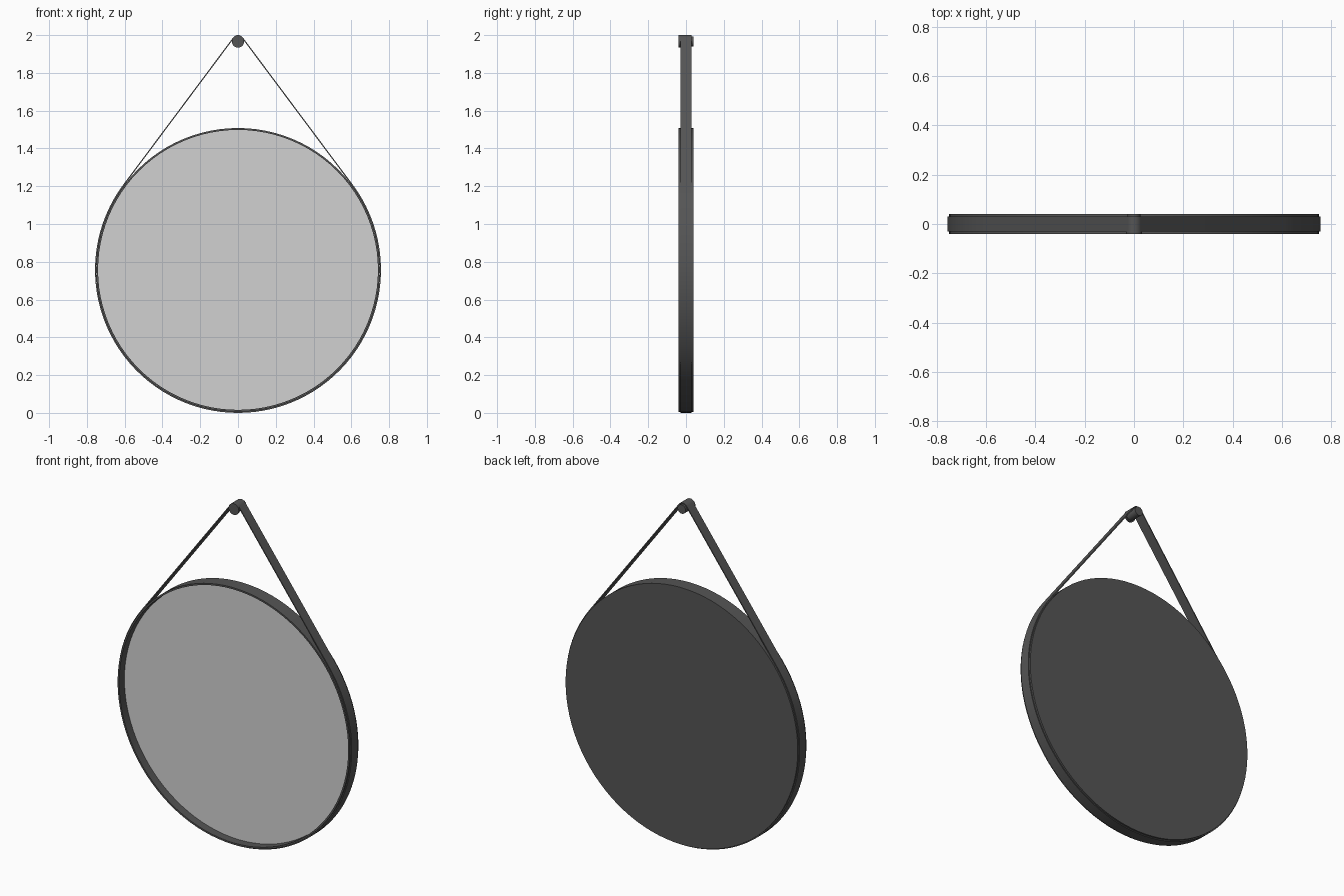
import bpy, bmesh, math

if "Cube" in bpy.data.objects:
    bpy.data.objects.remove(bpy.data.objects["Cube"])

R, ZC = 0.751, 0.757      # frame radius and centre height
PR, ZP = 0.027, 1.967     # peg radius and centre height
T = 0.006                 # strap thickness


def material(name, c):
    m = bpy.data.materials.new(name)
    m.diffuse_color = (c, c, c, 1)
    m.use_nodes = True
    m.node_tree.nodes["Principled BSDF"].inputs["Base Color"].default_value = m.diffuse_color
    return m


dark = material("dark grey", 0.09)
silver = material("mirror silver", 0.64)


def finish(name, bm, mat):
    bmesh.ops.remove_doubles(bm, verts=bm.verts, dist=1e-5)
    bmesh.ops.recalc_face_normals(bm, faces=bm.faces)
    me = bpy.data.meshes.new(name)
    bm.to_mesh(me)
    bm.free()
    ob = bpy.data.objects.new(name, me)
    bpy.context.collection.objects.link(ob)
    me.materials.append(mat)
    bpy.ops.object.select_all(action='DESELECT')
    ob.select_set(True)
    bpy.context.view_layer.objects.active = ob
    bpy.ops.object.shade_smooth_by_angle(angle=math.radians(30))
    return ob


def lathe(name, profile, z, mat, n):
    """Closed solid of revolution about the y axis; profile is (radius, y), flat ends."""
    bm = bmesh.new()
    rings = []
    for r, y in profile:
        rings.append([bm.verts.new((r * math.cos(2 * math.pi * i / n), y,
                                    z + r * math.sin(2 * math.pi * i / n))) for i in range(n)])
    for a, b in zip(rings, rings[1:]):
        for i in range(n):
            j = (i + 1) % n
            bm.faces.new((a[i], a[j], b[j], b[i]))
    bm.faces.new(rings[0])
    bm.faces.new(rings[-1])
    return finish(name, bm, mat)


# Shallow round tray: flush back, recessed front
lathe("frame", [(R - 0.01, 0.014), (R - 0.01, -0.04), (R, -0.04), (R, 0.04)], ZC, dark, 96)
# Mirror plate lying in the tray
lathe("mirror_glass", [(R - 0.01, 0.009), (R - 0.01, 0.014)], ZC, silver, 96)
# Wall peg with a wider front knob
lathe("peg", [(0.033, -0.04), (0.033, -0.03), (PR - 0.001, -0.03), (PR - 0.001, 0.04)],
      ZP, dark, 32)

# Strap: belt loop tangent to the frame and the peg
phi = math.asin((R - PR) / (ZP - ZC))


def loop(off):
    pts = []
    for i in range(17):      # over the peg
        a = phi + (math.pi - 2 * phi) * i / 16
        pts.append(((PR + off) * math.cos(a), ZP + (PR + off) * math.sin(a)))
    for i in range(73):      # under the frame
        a = math.pi - phi + (math.pi + 2 * phi) * i / 72
        pts.append(((R + off) * math.cos(a), ZC + (R + off) * math.sin(a)))
    return pts


bm = bmesh.new()
rings = [[bm.verts.new((x, y, z)) for x, z in loop(off)]
         for off, y in ((0, -0.03), (T, -0.03), (T, 0.03), (0, 0.03))]
count = len(rings[0])
for k in range(4):
    a, b = rings[k], rings[(k + 1) % 4]
    for i in range(count):
        j = (i + 1) % count
        bm.faces.new((a[i], a[j], b[j], b[i]))
finish("hanging_strap", bm, dark)
